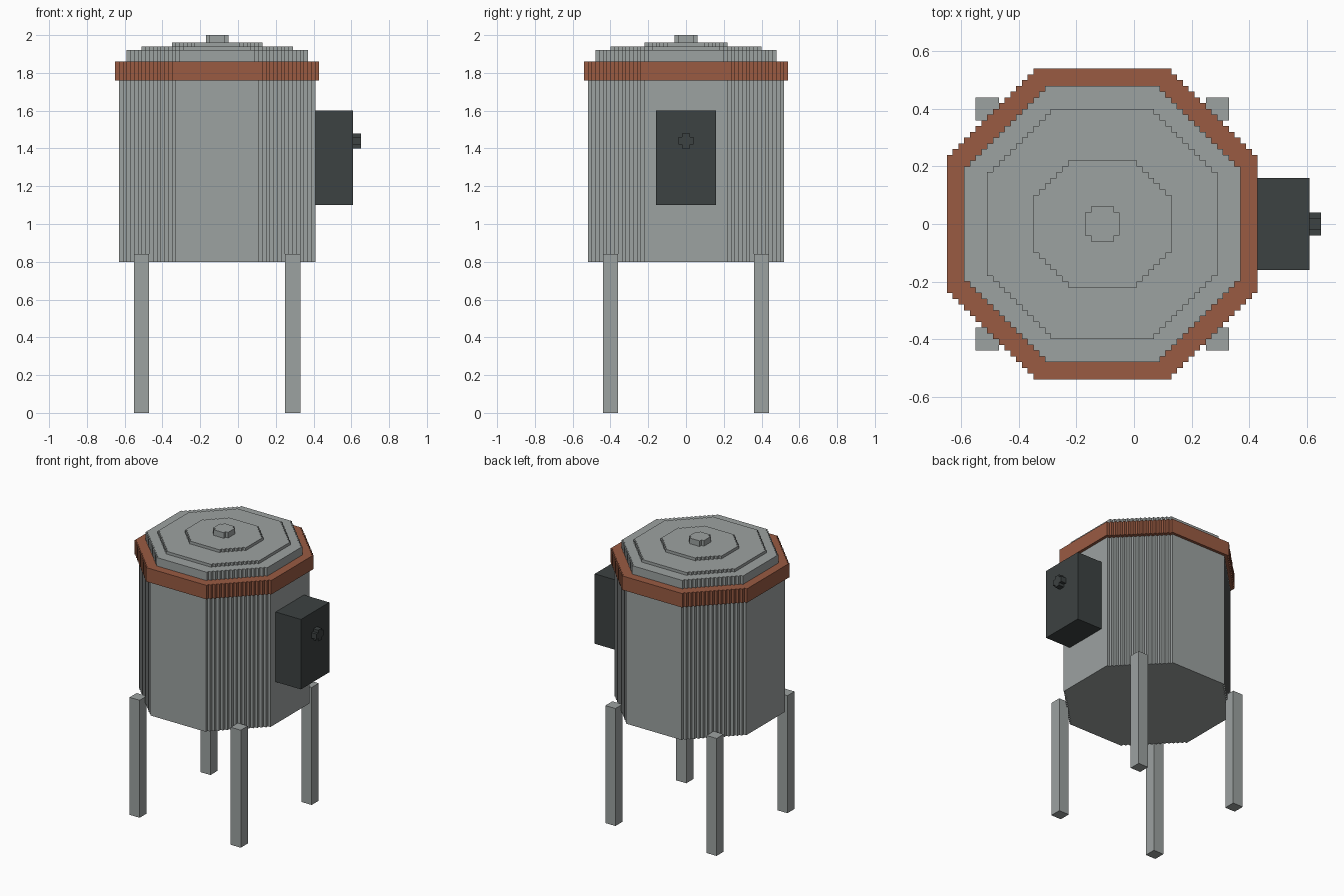
import bpy
import bmesh
from mathutils import Matrix, Vector

STEP = 0.02          # size of one stair on the stepped corners
TANK_X = -0.11       # tank axis, offset so the control box balances it

cube = bpy.data.objects.get("Cube")
if cube:
    bpy.data.objects.remove(cube, do_unlink=True)


def make_material(name, rgb):
    mat = bpy.data.materials.new(name)
    mat.use_nodes = True
    colour = (*rgb, 1.0)
    mat.diffuse_color = colour
    mat.node_tree.nodes["Principled BSDF"].inputs["Base Color"].default_value = colour
    return mat


steel = make_material("steel grey", (0.335, 0.36, 0.355))
copper = make_material("copper band", (0.32, 0.104, 0.055))
charcoal = make_material("charcoal", (0.046, 0.054, 0.054))


def finish(name, bm, mat):
    bmesh.ops.recalc_face_normals(bm, faces=bm.faces[:])
    mesh = bpy.data.meshes.new(name)
    bm.to_mesh(mesh)
    bm.free()
    mesh.materials.append(mat)
    obj = bpy.data.objects.new(name, mesh)
    bpy.context.collection.objects.link(obj)
    return obj


def box(name, low, high, mat):
    low, high = Vector(low), Vector(high)
    bm = bmesh.new()
    bmesh.ops.create_cube(bm, size=1.0)
    bmesh.ops.scale(bm, vec=high - low, verts=bm.verts[:])
    bmesh.ops.translate(bm, vec=(low + high) / 2, verts=bm.verts[:])
    return finish(name, bm, mat)


def stair_outline(half_x, half_y, cut):
    """Octagon outline whose four diagonal sides are small stairs."""
    corner = [(half_x - cut, half_y)]
    for _ in range(round(cut / STEP)):
        x, y = corner[-1]
        corner += [(x, y - STEP), (x + STEP, y - STEP)]
    back = corner[::-1]
    return (corner
            + [(x, -y) for x, y in back]
            + [(-x, -y) for x, y in corner]
            + [(-x, y) for x, y in back])


def stepped_prism(name, half_x, half_y, cut, bottom, top, mat, place):
    """Extrude the stepped octagon from bottom to top, then place it."""
    bm = bmesh.new()
    outline = stair_outline(half_x, half_y, cut)
    base = bm.faces.new([bm.verts.new((x, y, bottom)) for x, y in outline])
    result = bmesh.ops.extrude_face_region(bm, geom=[base], use_keep_orig=True)
    raised = [v for v in result["geom"] if isinstance(v, bmesh.types.BMVert)]
    bmesh.ops.translate(bm, vec=(0, 0, top - bottom), verts=raised)
    bm.transform(place)
    return finish(name, bm, mat)


# Tank body, copper band and tiered lid stacked on one axis
axis = Matrix.Translation((TANK_X, 0, 0))
tiers = [
    ("tank_body", 0.52, 0.52, 0.30, 0.80, 1.76, steel),
    ("rim_band", 0.54, 0.54, 0.30, 1.76, 1.86, copper),
    ("lid_base", 0.48, 0.48, 0.28, 1.86, 1.92, steel),
    ("lid_middle", 0.40, 0.40, 0.22, 1.92, 1.94, steel),
    ("lid_top", 0.24, 0.22, 0.12, 1.94, 1.96, steel),
    ("lid_knob", 0.06, 0.06, 0.02, 1.96, 2.00, steel),
]
for tier in tiers:
    stepped_prism(*tier, axis)

# Four square legs at the diagonal corners
for side, sx in (("left", 1), ("right", -1)):
    for end, sy in (("front", -1), ("back", 1)):
        x, y = TANK_X + sx * 0.40, sy * 0.40
        box(f"{end}_{side}_leg", (x - 0.04, y - 0.04, 0),
            (x + 0.04, y + 0.04, 0.84), steel)

# Control box with a small round dial on its outer face
box("control_box", (0.41, -0.16, 1.10), (0.61, 0.16, 1.60), charcoal)
dial_place = Matrix.Translation((0.61, 0, 1.44)) @ Matrix.Rotation(1.5707963, 4, "Y")
stepped_prism("control_dial", 0.04, 0.04, 0.02, 0, 0.04, charcoal, dial_place)
